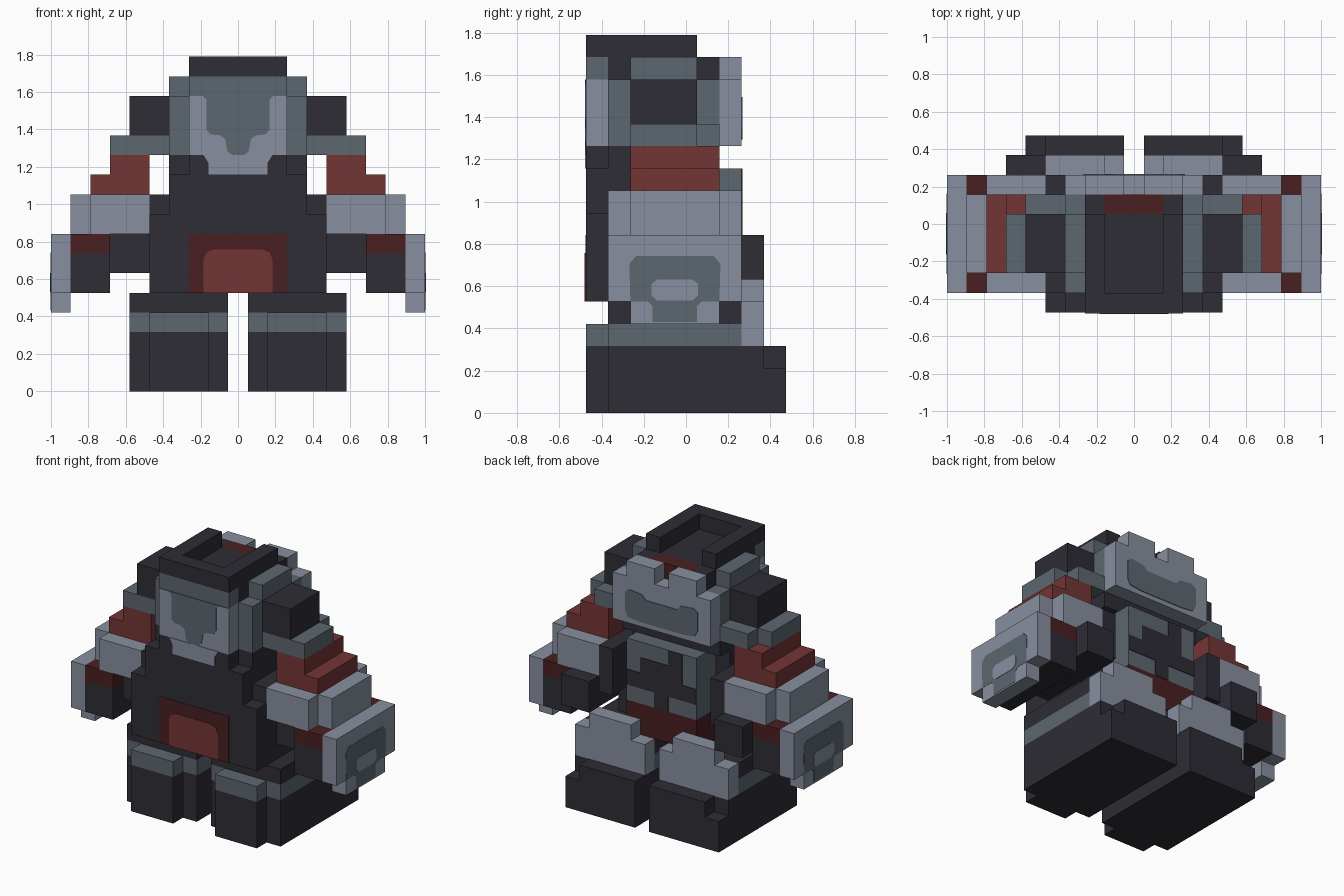
import bpy, bmesh

cube = bpy.data.objects.get("Cube")
if cube:
    bpy.data.objects.remove(cube, do_unlink=True)

S = 2 / 19  # size of one block; x is centred, y counts 0-9 from the front, z counts from the floor


def material(name, rgb):
    m = bpy.data.materials.new(name)
    m.use_nodes = True
    m.diffuse_color = (*rgb, 1)
    bsdf = next(n for n in m.node_tree.nodes if n.type == 'BSDF_PRINCIPLED')
    bsdf.inputs["Base Color"].default_value = (*rgb, 1)
    return m


LIGHT = material("light_steel", (0.245, 0.275, 0.345))
SLATE = material("slate_grey", (0.110, 0.135, 0.162))
DARK = material("charcoal", (0.027, 0.026, 0.036))
RED = material("brick_red", (0.175, 0.035, 0.035))
MAROON = material("deep_maroon", (0.068, 0.014, 0.016))


def finish(name, bm, mat):
    bmesh.ops.recalc_face_normals(bm, faces=bm.faces[:])
    mesh = bpy.data.meshes.new(name)
    bm.to_mesh(mesh)
    bm.free()
    mesh.materials.append(mat)
    ob = bpy.data.objects.new(name, mesh)
    bpy.context.collection.objects.link(ob)
    return ob


def blocks(name, mat, *boxes):
    """Each box is x0, x1, y0, y1, z0, z1 in block units."""
    bm = bmesh.new()
    for x0, x1, y0, y1, z0, z1 in boxes:
        made = bmesh.ops.create_cube(bm, size=1)
        for v in made["verts"]:
            v.co = ((x0 + (v.co.x + .5) * (x1 - x0)) * S,
                    (y0 - 4.5 + (v.co.y + .5) * (y1 - y0)) * S,
                    (z0 + (v.co.z + .5) * (z1 - z0)) * S)
    return finish(name, bm, mat)


def pair(name, mat, *boxes):
    blocks("left_" + name, mat, *boxes)
    blocks("right_" + name, mat, *[(-b[1], -b[0], *b[2:]) for b in boxes])


def plate(name, mat, outline, place, thick=0.04):
    """Thin painted plate: place(a, b, t) maps the outline to block units."""
    bm = bmesh.new()
    rings = []
    for t in (0, thick):
        ring = []
        for a, b in outline:
            x, y, z = place(a, b, t)
            ring.append(bm.verts.new((x * S, (y - 4.5) * S, z * S)))
        rings.append(ring)
        bm.faces.new(ring)
    n = len(outline)
    for i in range(n):
        j = (i + 1) % n
        bm.faces.new((rings[0][i], rings[0][j], rings[1][j], rings[1][i]))
    return finish(name, bm, mat)


def front(a, b, t):
    return (a, -t, b)


def back(a, b, t):
    return (a, 7 + t, b)


def mirrored(half):
    return half + [(-a, b) for a, b in reversed(half)]


# Legs
pair("boot", DARK, (1.5, 4.5, 0, 1, 0, 3), (.5, 5.5, 1, 8, 0, 3),
     (.5, 4.5, 8, 9, 0, 3), (4.5, 5.5, 8, 9, 0, 2))
pair("boot_band", SLATE, (1.5, 4.5, 0, 1, 3, 4), (.5, 5.5, 1, 7, 3, 4))
pair("thigh", DARK, (.5, 5.5, 1, 7, 4, 5))
pair("calf_guard", LIGHT, (.5, 5.5, 7, 8, 3, 5), (1.5, 4.5, 7, 8, 5, 6))

# Torso
blocks("torso", DARK, (-4.5, 4.5, 0, 1, 5, 9), (-3.5, 3.5, 0, 1, 9, 11),
       (-2.5, 2.5, 0, 1, 11, 12), (-4.5, 4.5, 1, 5, 5, 10),
       (-3.5, 3.5, 1, 5, 10, 11), (-3.5, 3.5, 1, 6, 11, 12))
pair("rear_shoulder_joint", DARK, (3.5, 4.5, 5, 7, 7, 10))
plate("belly_frame", MAROON, [(-2.5, 5), (2.5, 5), (2.5, 8), (-2.5, 8)], front, 0.03)
plate("belly_panel", RED, mirrored([(1.75, 5), (1.75, 6.7), (1.6, 7.05), (1.25, 7.2)]), front, 0.06)

# Back pack with square vents
blocks("hip_block", MAROON, (-2.5, 2.5, 5, 7, 5, 7))
blocks("back_pack", SLATE, (-2.5, 2.5, 5, 7, 7, 11))
plate("back_vent", DARK, [(-1.5, 8), (1.5, 8), (1.5, 10), (-1.5, 10)], back)
for side in (-1, 1):
    plate("vent_side", DARK, [(side * 1.5, 8), (side * 2.5, 8),
                              (side * 2.5, 9), (side * 1.5, 9)], back)
plate("vent_top", DARK, [(-1.5, 10), (-.5, 10), (-.5, 11), (-1.5, 11)], back)
plate("vent_bottom", DARK, [(-.5, 7), (.5, 7), (.5, 8), (-.5, 8)], back)

# Head
blocks("head_core", DARK, (-2.5, 2.5, 1, 5, 12, 16), (-2.5, -1.5, 5, 6, 12, 16),
       (1.5, 2.5, 5, 6, 12, 16))
blocks("head_back_panel", MAROON, (-1.5, 1.5, 5, 6, 12, 16))
blocks("head_rim", DARK, (-2.5, 2.5, 0, 1, 16, 17), (-2.5, -1.5, 1, 5, 16, 17),
       (1.5, 2.5, 1, 5, 16, 17))
blocks("face_mask", LIGHT, (-2.5, 2.5, 0, 1, 12, 15))
blocks("brow", SLATE, (-2.5, 2.5, 0, 1, 15, 16))
plate("chin", LIGHT, mirrored([(1.5, 11), (1.5, 11.6), (1.75, 12)]), front)
plate("face_panel", SLATE, mirrored([
    (.3, 12), (.55, 12.2), (.65, 12.8), (.9, 13), (1.4, 13.05),
    (1.6, 13.3), (1.6, 14.8), (1.8, 15), (2.5, 15)]), front)

# Collar behind the head
blocks("back_collar", LIGHT, (-3.5, 3.5, 6, 7, 12, 15),
       (-2.5, -.5, 6, 7, 15, 16), (.5, 2.5, 6, 7, 15, 16))
plate("collar_panel", SLATE, mirrored([
    (1.5, 12.3), (2.4, 12.4), (2.6, 12.8), (2.6, 14), (2.3, 14.2),
    (1.4, 14.1), (1.1, 13.8)]), back)

# Shoulders
pair("shoulder_inner", SLATE, (2.5, 3.5, 2, 5, 15, 16), (2.5, 3.5, 1, 6, 12, 15))
pair("shoulder_pod", DARK, (3.5, 5.5, 2, 5, 13, 15))
pair("shoulder_ledge", SLATE, (3.5, 6.5, 2, 5, 12, 13), (3.5, 5.5, 5, 6, 12, 13))
pair("upper_arm", RED, (4.5, 6.5, 2, 6, 11, 12), (4.5, 7.5, 2, 6, 10, 11))

# Arms
pair("arm_guard", LIGHT, (4.5, 7.5, 1, 7, 8, 10), (7.5, 8.5, 2, 6, 8, 10))
pair("inner_arm", DARK, (4.5, 6.5, 2, 8, 6, 8))
pair("wrist_band", MAROON, (6.5, 8.5, 1, 7, 7, 8))
pair("fist", DARK, (6.5, 8.5, 1, 7, 5, 7))
pair("forearm_shield", LIGHT, (8.5, 9.5, 1, 7, 5, 8), (8.5, 9.5, 2, 6, 4, 5))

# Painted hook on each shield
hook = [(2, 5), (2.8, 5), (3, 4.8), (3, 4.1), (5, 4.1), (5, 4.8), (5.2, 5), (6, 5),
        (6.05, 6.7), (5.75, 7.05), (2.25, 7.05), (1.95, 6.7)]
core = [(3.2, 5.05), (4.8, 5.05), (5.05, 5.3), (5.05, 5.8), (4.8, 6),
        (3.2, 6), (2.95, 5.8), (2.95, 5.3)]
for side, label in ((1, "left"), (-1, "right")):
    def outer(a, b, t, s=side):
        return (s * (9.47 + t), a, b)
    plate(label + "_shield_hook", SLATE, hook, outer, 0.045)
    plate(label + "_shield_core", LIGHT, core, outer, 0.07)
